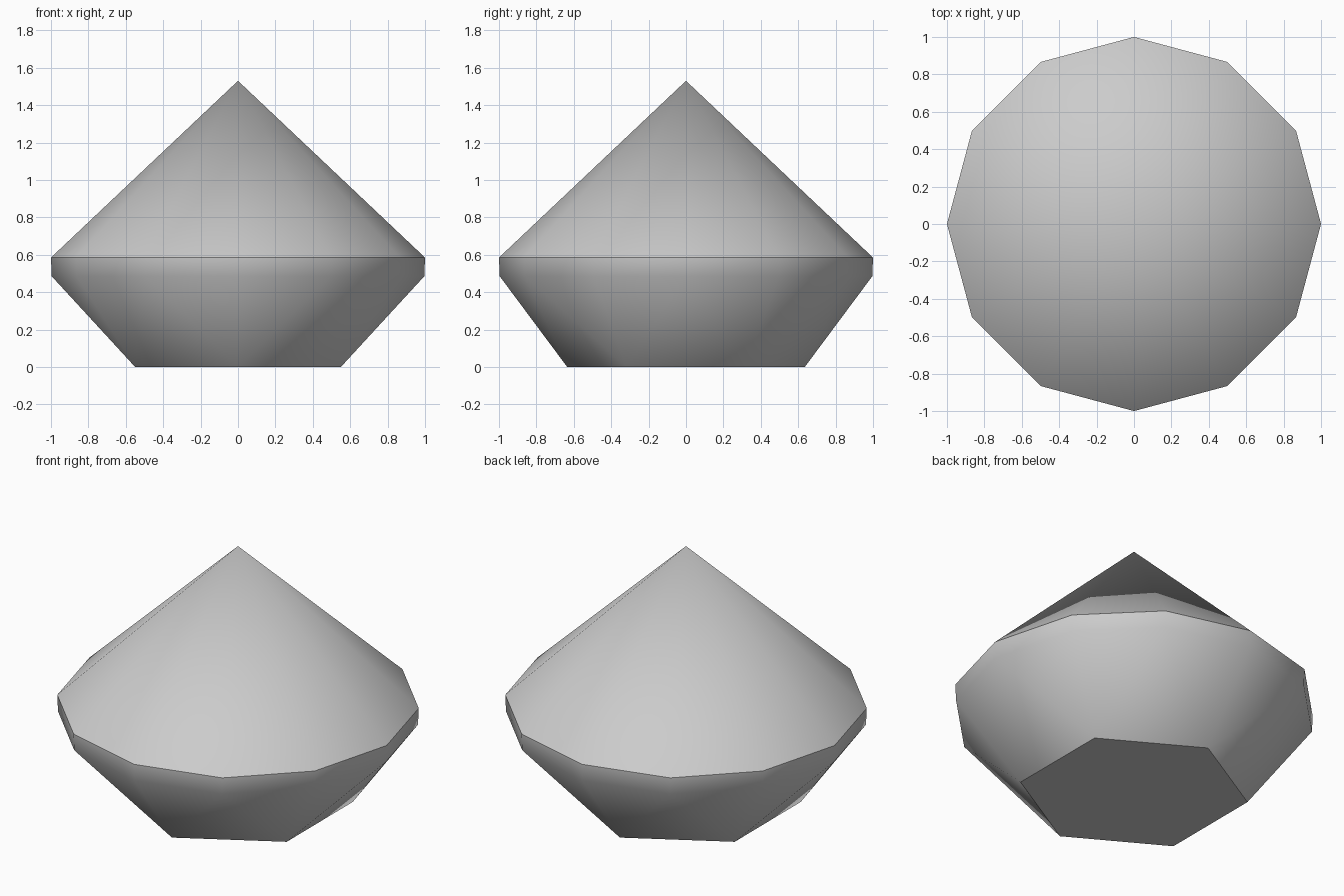
import bpy
import bmesh
from math import cos, sin, radians

cube = bpy.data.objects.get("Cube")
if cube:
    bpy.data.objects.remove(cube, do_unlink=True)

# Single grey material
grey = bpy.data.materials.new("stone grey")
grey.use_nodes = True
colour = (0.6, 0.6, 0.6, 1)
grey.diffuse_color = colour
grey.node_tree.nodes["Principled BSDF"].inputs["Base Color"].default_value = colour

SIDES = 12
bm = bmesh.new()


def ring(count, radius, z, start=0):
    """Regular polygon of vertices at height z."""
    angles = [radians(start + 360 * i / count) for i in range(count)]
    return [bm.verts.new((radius * cos(a), radius * sin(a), z)) for a in angles]


base = ring(SIDES // 2, 0.635, 0, 30)
girdle_low = ring(SIDES, 0.996, 0.485)
girdle_top = ring(SIDES, 1.0, 0.585)
tip = bm.verts.new((0, 0, 1.53))

# Crown cone and girdle band
for i in range(SIDES):
    j = (i + 1) % SIDES
    bm.faces.new((girdle_top[i], girdle_top[j], tip))
    bm.faces.new((girdle_low[i], girdle_low[j], girdle_top[j], girdle_top[i]))

# Lower facets: each base corner fans out to three girdle corners
for k, corner in enumerate(base):
    before, middle, after = (girdle_low[(2 * k + n) % SIDES] for n in range(3))
    bm.faces.new((corner, middle, before))
    bm.faces.new((corner, after, middle))
    bm.faces.new((corner, base[(k + 1) % len(base)], after))

# Flat hexagonal base
bm.faces.new(base)
bmesh.ops.recalc_face_normals(bm, faces=bm.faces)

mesh = bpy.data.meshes.new("faceted_gem")
bm.to_mesh(mesh)
bm.free()
mesh.materials.append(grey)
gem = bpy.data.objects.new("faceted_gem", mesh)
bpy.context.collection.objects.link(gem)

# Smooth around the sides, crisp at girdle and base
bpy.ops.object.select_all(action='DESELECT')
gem.select_set(True)
bpy.context.view_layer.objects.active = gem
bpy.ops.object.shade_smooth_by_angle(angle=radians(35))
